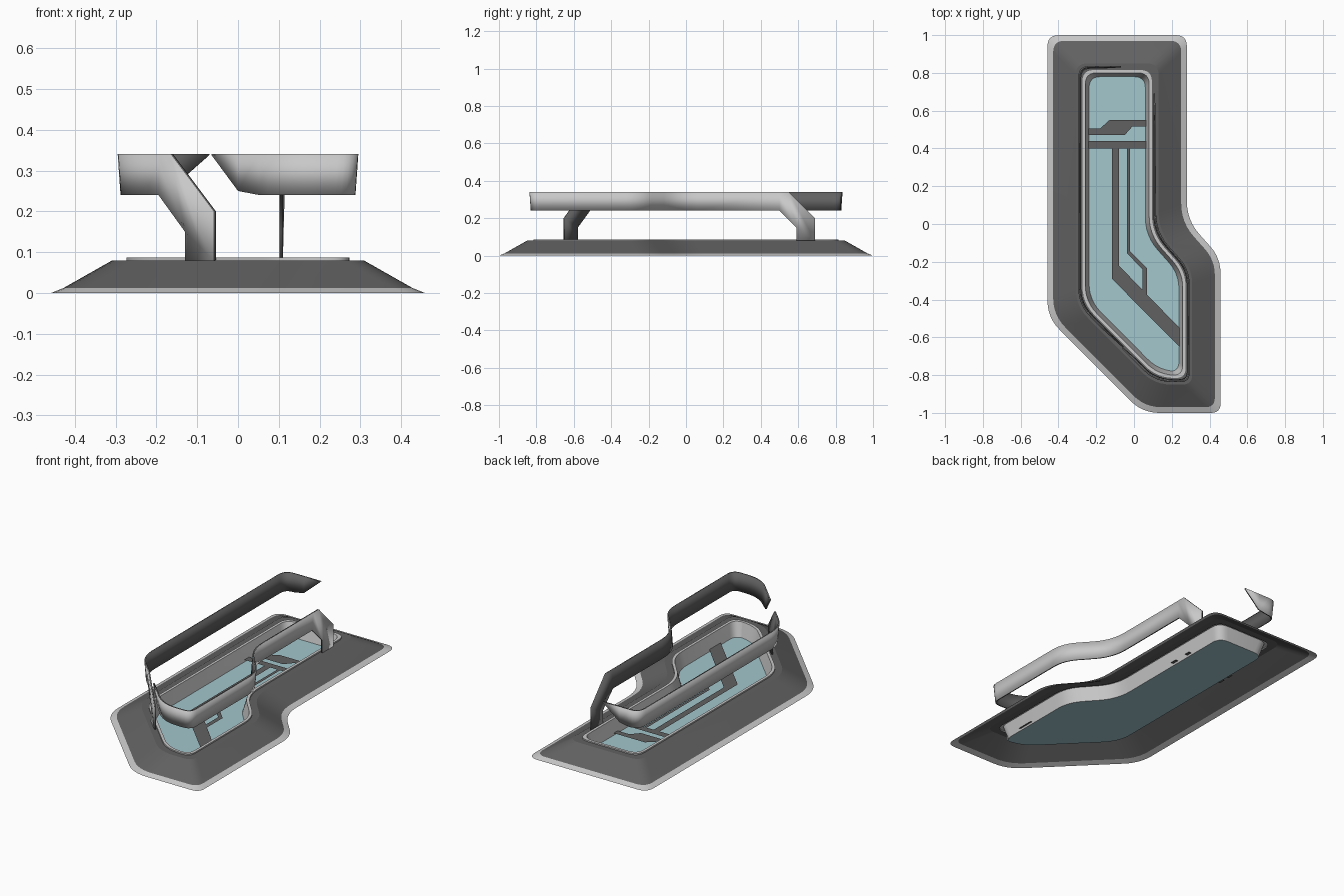
import bpy, bmesh, math
from mathutils import Vector

if "Cube" in bpy.data.objects:
    bpy.data.objects.remove(bpy.data.objects["Cube"])


def material(name, rgb):
    m = bpy.data.materials.new(name)
    m.use_nodes = True
    m.diffuse_color = (*rgb, 1)
    m.node_tree.nodes["Principled BSDF"].inputs["Base Color"].default_value = (*rgb, 1)
    return m


light = material("light grey", (0.58, 0.58, 0.58))
dark = material("dark grey", (0.12, 0.12, 0.12))
water_blue = material("pale water blue", (0.37, 0.57, 0.61))

# Footprint corners, counter-clockwise, with the length trimmed at each corner
CORNERS = [Vector(p) for p in [(-.458, 1), (-.458, -.495), (.045, -1), (.458, -1),
                               (.458, -.18), (.28, .02), (.28, 1)]]
TRIM = [.06, .09, .09, .05, .08, .1, .06]
N = len(CORNERS)


def offset_corners(off):
    """Footprint corners moved inwards by off, keeping the edges parallel."""
    result = []
    for i, p in enumerate(CORNERS):
        a = (p - CORNERS[i - 1]).normalized()
        b = (CORNERS[(i + 1) % N] - p).normalized()
        na, nb = Vector((-a.y, a.x)), Vector((-b.y, b.x))
        result.append(p + (na + nb) * off / (1 + na.dot(nb)))
    return result


def corner_curve(off, i, steps=6):
    """Points rounding corner i of the offset footprint."""
    c = offset_corners(off)
    p = c[i]
    a = p + (c[i - 1] - p).normalized() * TRIM[i]
    b = p + (c[(i + 1) % N] - p).normalized() * TRIM[i]
    return [a.lerp(p, t).lerp(p.lerp(b, t), t) for t in (k / steps for k in range(steps + 1))]


def on_edge(off, i, axis, value):
    """Point of edge i whose x or y has the given value."""
    c = offset_corners(off)
    a, b = c[i], c[(i + 1) % N]
    return a.lerp(b, (value - a[axis]) / (b[axis] - a[axis]))


def outline(off):
    return [p for i in range(N) for p in corner_curve(off, i)]


def finish(bm, name, mats):
    mesh = bpy.data.meshes.new(name)
    bm.to_mesh(mesh)
    bm.free()
    ob = bpy.data.objects.new(name, mesh)
    bpy.context.collection.objects.link(ob)
    for m in mats:
        mesh.materials.append(m)
    bpy.ops.object.select_all(action="DESELECT")
    ob.select_set(True)
    bpy.context.view_layer.objects.active = ob
    bpy.ops.object.shade_smooth_by_angle(angle=math.radians(22))
    return ob


def ring_surface(name, profile, mat):
    """Skin a list of (inward offset, height) rings."""
    bm = bmesh.new()
    rings = [[bm.verts.new((p.x, p.y, z)) for p in outline(off)] for off, z in profile]
    for lo, hi in zip(rings, rings[1:]):
        for k in range(len(lo)):
            j = (k + 1) % len(lo)
            bm.faces.new((lo[k], lo[j], hi[j], hi[k]))
    return finish(bm, name, [mat])


def flat_plates(name, polygons, z, mat):
    bm = bmesh.new()
    for poly in polygons:
        f = bm.faces.new([bm.verts.new((p[0], p[1], z)) for p in poly])
        f.normal_update()
        if f.normal.z < 0:
            f.normal_flip()
    return finish(bm, name, [mat])


# Sloping surround, its pale border, and the pool basin
ring_surface("outer_border", [(0, 0), (.03, .012)], light)
ring_surface("sloped_surround", [(.03, .012), (.15, .08), (.186, .08)], dark)
ring_surface("basin_wall", [(.185, .08), (.185, .087), (.2, .087), (.22, .01)], light)
flat_plates("water", [outline(.22)], .01, water_blue)

# Dark channels lying over the water
flat_plates("water_channels", [
    [(-.26, .4), (.08, .4), (.08, .44), (-.26, .44)],
    [(-.26, .47), (-.05, .47), (-.01, .515), (.08, .515), (.08, .55), (-.13, .55),
     (-.18, .505), (-.26, .505)],
    [(-.117, .4), (-.117, -.29), (.25, -.66), (.25, -.56), (-.08, -.22), (-.08, .4)],
    [(-.037, .4), (-.037, -.155), (.045, -.24), (.045, -.36), (.07, -.375), (.07, -.235),
     (-.02, -.145), (-.02, .4)],
], .02, dark)


# Railings: a slanted free end, a rounded run, and a cranked leg
TOP, BOTTOM = .34, .24


def flare(z):
    """The band leans outwards slightly towards its top."""
    return .17 - .007 * min(max((z - BOTTOM) / (TOP - BOTTOM), 0), 1)


def railing(name, start, corners, leg):
    bm = bmesh.new()

    def vert(p, z):
        return bm.verts.new((p.x, p.y, z))

    edge, axis, columns = start
    pairs = [[vert(on_edge(flare(z), edge, axis, v), z) for z in (low, TOP)]
             for v, low in columns]
    for i in corners:
        for p, q in zip(corner_curve(flare(BOTTOM), i), corner_curve(flare(TOP), i)):
            pairs.append([vert(p, BOTTOM), vert(q, TOP)])
    edge, axis, value, tail = leg
    pairs.append([vert(on_edge(flare(z), edge, axis, value), z) for z in (BOTTOM, TOP)])
    for (b0, t0), (b1, t1) in zip(pairs, pairs[1:]):
        bm.faces.new((b0, b1, t1, t0))
    low, high = pairs[-1]
    bm.faces.new([low] + [vert(on_edge(flare(z), edge, axis, v), z) for v, z in tail] + [high])
    ob = finish(bm, name, [light, dark])
    solid = ob.modifiers.new("thickness", "SOLIDIFY")
    solid.thickness = .008
    solid.offset = -1
    solid.material_offset = 1
    solid.material_offset_rim = 1
    return ob


railing("right_railing", (6, 0, [(-.07, .338), (-.17, .25)]), [0, 1],
        (1, 0, -.195, [(-.13, .15), (-.13, .08), (-.06, .08), (-.06, .2), (-.165, TOP)]))
railing("left_railing", (1, 0, [(-.065, .338), (0, .25)]), [2, 3, 4, 5],
        (5, 1, .5, [(.59, .15), (.59, .08), (.69, .08), (.69, .2), (.55, TOP)]))
